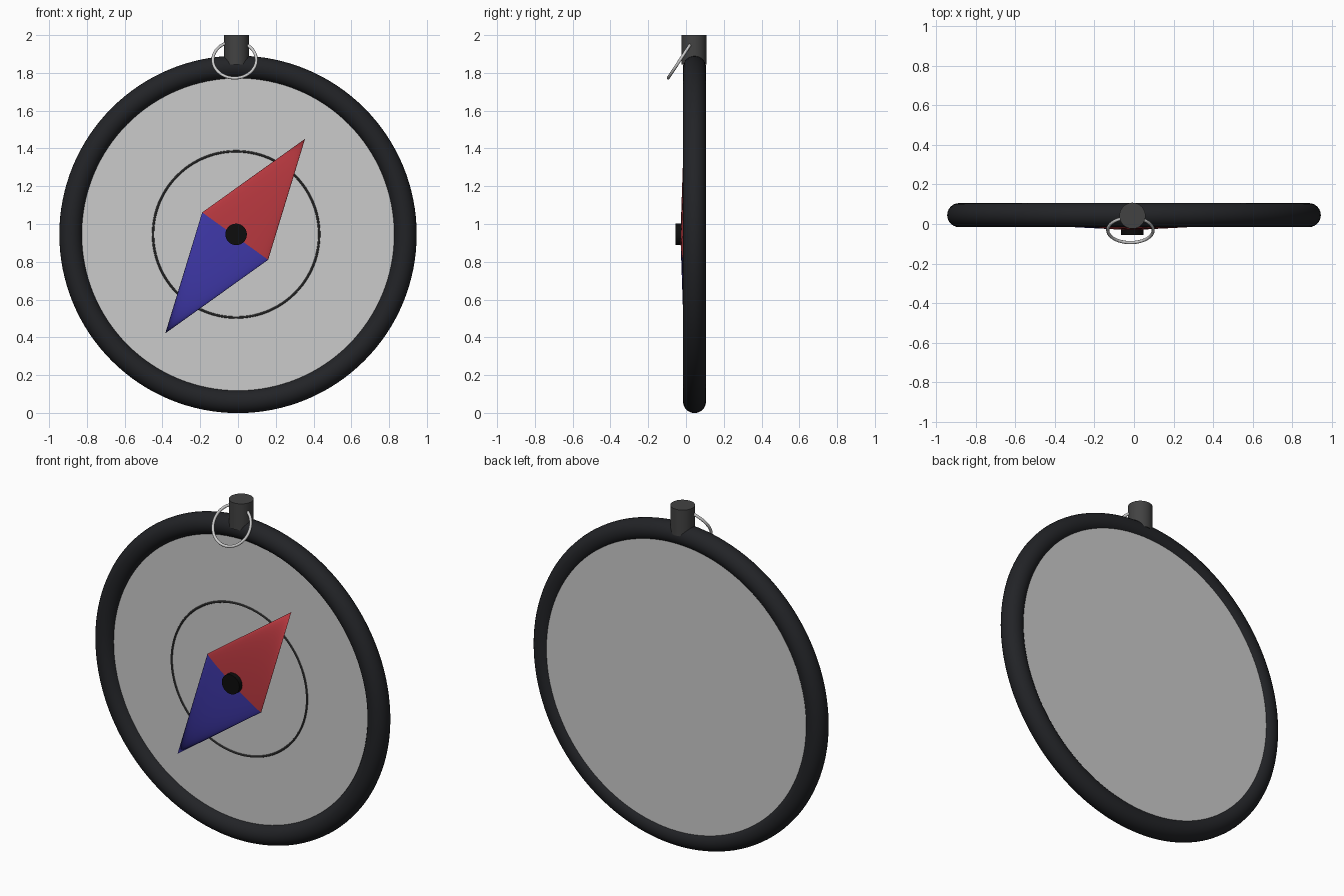
import bpy, math
from mathutils import Vector

if "Cube" in bpy.data.objects:
    bpy.data.objects.remove(bpy.data.objects["Cube"])

CX, CZ = -0.01, 0.945   # pivot position on the dial


def colour(name, rgb):
    m = bpy.data.materials.new(name)
    m.diffuse_color = (*rgb, 1)
    m.use_nodes = True
    m.node_tree.nodes["Principled BSDF"].inputs["Base Color"].default_value = m.diffuse_color
    return m


BLACK = colour("rim_black", (0.016, 0.017, 0.02))
DARK = colour("dark_grey", (0.055, 0.055, 0.055))
PIVOT = colour("pivot_black", (0.004, 0.004, 0.004))
RED = colour("needle_red", (0.48, 0.04, 0.05))
BLUE = colour("needle_blue", (0.05, 0.04, 0.40))


def finish(name, mat=None):
    ob = bpy.context.object
    ob.name = name
    if mat:
        ob.data.materials.append(mat)
    bpy.ops.object.shade_smooth_by_angle(angle=math.radians(35))
    return ob


def torus(name, loc, major, minor, tilt=90, mat=None, segs=96, sides=24):
    bpy.ops.mesh.primitive_torus_add(
        location=loc, rotation=(math.radians(tilt), 0, 0),
        major_radius=major, minor_radius=minor,
        major_segments=segs, minor_segments=sides)
    return finish(name, mat)


def cylinder(name, loc, r, depth, tilt=90, mat=None, sides=64):
    bpy.ops.mesh.primitive_cylinder_add(
        vertices=sides, radius=r, depth=depth, location=loc,
        rotation=(math.radians(tilt), 0, 0))
    return finish(name, mat)


# Flattened cone, pointing along a direction in the dial plane
def needle_half(name, base, direction, width, length, mat):
    bpy.ops.mesh.primitive_cone_add(vertices=32, radius1=width, radius2=0, depth=length)
    ob = finish(name, mat)
    ob.scale = (1, 0.017 / width, 1)
    ob.rotation_euler = (0, math.atan2(direction.x, direction.z), 0)
    ob.location = base + direction.normalized() * length / 2


# Case: rim and dial disc
torus("rim", (0, 0.045, CZ), 0.885, 0.061, mat=BLACK, segs=128)
cylinder("dial", (0, 0.0585, CZ), 0.865, 0.063, sides=128)
torus("dial_circle", (CX, 0.027, CZ), 0.44, 0.006, mat=DARK, sides=8)

# Needle and pivot
centre = Vector((-0.015, -0.012, 0.936))
aim = Vector((0.37, 0, 0.515))
needle_half("needle_red_half", centre, aim, 0.215, 0.634, RED)
needle_half("needle_blue_half", centre, -aim, 0.215, 0.634, BLUE)
cylinder("pivot", (CX, -0.0125, CZ), 0.057, 0.085, mat=PIVOT, sides=32)

# Hanging post and loop
cylinder("post", (-0.008, 0.042, 1.9225), 0.066, 0.155, tilt=0, mat=DARK, sides=32)
torus("hanging_ring", (-0.018, -0.031, 1.869), 0.115, 0.008, tilt=56.7, segs=64, sides=12)
